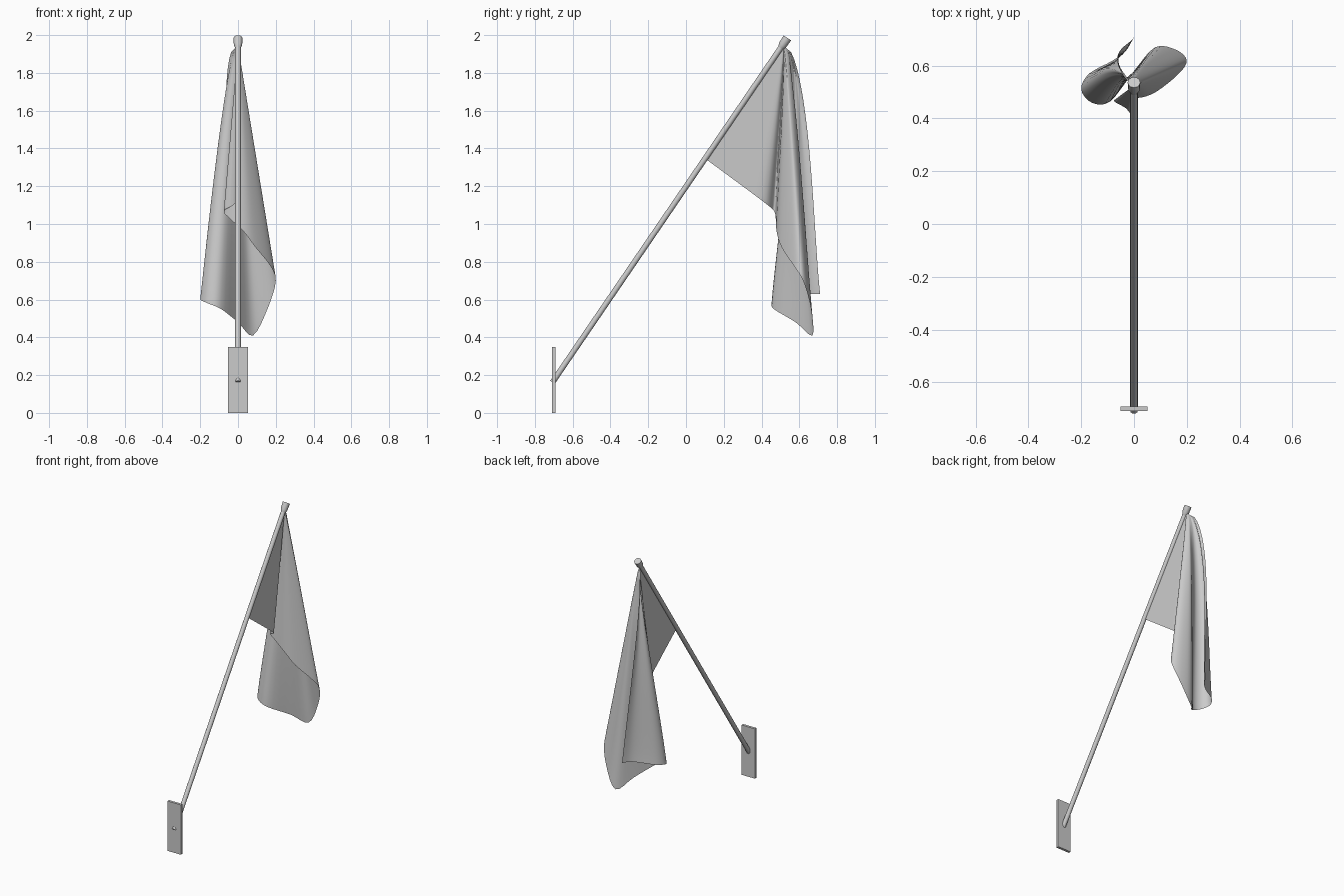
import bpy
import bmesh
from mathutils import Vector, geometry

default_cube = bpy.data.objects.get("Cube")
if default_cube:
    bpy.data.objects.remove(default_cube, do_unlink=True)


def make_material(name, colour):
    material = bpy.data.materials.new(name)
    material.use_nodes = True
    material.diffuse_color = colour
    material.node_tree.nodes["Principled BSDF"].inputs["Base Color"].default_value = colour
    return material


grey = make_material("plain grey", (0.6, 0.6, 0.6, 1))


def finish(name, bm, smooth_angle=None):
    """Turn a bmesh into a named, coloured object."""
    mesh = bpy.data.meshes.new(name)
    bm.to_mesh(mesh)
    bm.free()
    mesh.materials.append(grey)
    obj = bpy.data.objects.new(name, mesh)
    bpy.context.collection.objects.link(obj)
    if smooth_angle:
        bpy.ops.object.select_all(action="DESELECT")
        obj.select_set(True)
        bpy.context.view_layer.objects.active = obj
        bpy.ops.object.shade_smooth_by_angle(angle=smooth_angle)
    return obj


def turned_rod(name, start, direction, profile, sides=12):
    """Sweep rings of (distance, radius) along a direction and cap both ends."""
    bm = bmesh.new()
    turn = direction.to_track_quat("Z", "Y").to_matrix().to_4x4()
    rings = []
    for distance, radius in profile:
        ring = bmesh.ops.create_circle(bm, segments=sides, radius=radius)["verts"]
        for vert in ring:
            vert.co = start + turn @ (vert.co + Vector((0, 0, distance)))
        rings.append(ring)
    for low, high in zip(rings, rings[1:]):
        for i in range(sides):
            j = (i + 1) % sides
            bm.faces.new((low[i], low[j], high[j], high[i]))
    bm.faces.new(rings[0][::-1])
    bm.faces.new(rings[-1])
    bmesh.ops.recalc_face_normals(bm, faces=bm.faces)
    return finish(name, bm, smooth_angle=0.7)


# Wall plate
bm = bmesh.new()
bmesh.ops.create_cube(bm, size=1)
for vert in bm.verts:
    vert.co = Vector((vert.co.x * 0.104, vert.co.y * 0.018 - 0.7, vert.co.z * 0.35 + 0.175))
finish("wall_plate", bm)

# Slanted pole, poking through the plate, and its end cap
pole_start = Vector((0, -0.707, 0.162))
pole_end = Vector((0, 0.537, 1.985))
pole_length = (pole_end - pole_start).length
pole_direction = (pole_end - pole_start).normalized()
turned_rod("pole", pole_start, pole_direction, [(0, 0.015), (pole_length - 0.03, 0.015)])
turned_rod("pole_cap", pole_end, pole_direction,
           [(-0.064, 0.015), (-0.046, 0.022), (0, 0.024)])

# Lower rim of the hanging cloth, from the pole through the folds to the free corner
rim_points = [Vector(p) for p in (
    (0, 0.11, 1.34), (-0.005, 0.3, 1.2), (-0.015, 0.42, 1.11), (-0.075, 0.465, 1.07),
    (-0.045, 0.475, 1.03), (0.03, 0.48, 0.96), (0.09, 0.505, 0.88), (0.17, 0.57, 0.78),
    (0.2, 0.62, 0.7), (0.16, 0.66, 0.56), (0.08, 0.67, 0.41), (0, 0.58, 0.48),
    (-0.09, 0.465, 0.55), (-0.16, 0.46, 0.58), (-0.2, 0.51, 0.6), (-0.17, 0.57, 0.61),
    (-0.08, 0.62, 0.62), (-0.03, 0.66, 0.63), (0, 0.71, 0.63))]


def smooth_path(points, steps):
    """Sample a curve that passes through every point."""
    samples = []
    last = len(points) - 1
    for i in range(last):
        a, b = points[i], points[i + 1]
        before, after = points[max(i - 1, 0)], points[min(i + 2, last)]
        samples += geometry.interpolate_bezier(
            a, a + (b - before) / 6, b - (after - a) / 6, b, steps + 1)[:-1]
    return samples + [points[last]]


def ramp(value, low, high):
    return min(1, max(0, (value - low) / (high - low)))


# Cloth: strands fan out from the top of the pole to the rim
STEPS, ROWS = 4, 36
cloth_top = Vector((0, 0.515, 1.945))
rim = smooth_path(rim_points, STEPS)
bm = bmesh.new()
apex = bm.verts.new(cloth_top)
strands = []
for k, foot in enumerate(rim):
    u = k / STEPS
    back_slack = 0.02 * ramp(u, 0, 4) + 0.11 * ramp(u, 8, 12) + 0.03 * ramp(u, 12, 18)
    side_slack = 0.16 * ramp(u, 14, 18)
    strand = [apex]
    for row in range(1, ROWS + 1):
        t = row / ROWS
        bulge = t ** 0.4 * (1 - t) ** 1.3
        point = cloth_top.lerp(foot, t)
        point.x = foot.x * t ** (0.72 if u > 11 else 1) - side_slack * bulge
        point.y += back_slack * bulge
        strand.append(bm.verts.new(point))
    strands.append(strand)
for one, two in zip(strands, strands[1:]):
    bm.faces.new((apex, one[1], two[1]))
    for r in range(1, ROWS):
        bm.faces.new((one[r], one[r + 1], two[r + 1], two[r]))
finish("flag_cloth", bm, smooth_angle=1.2)
